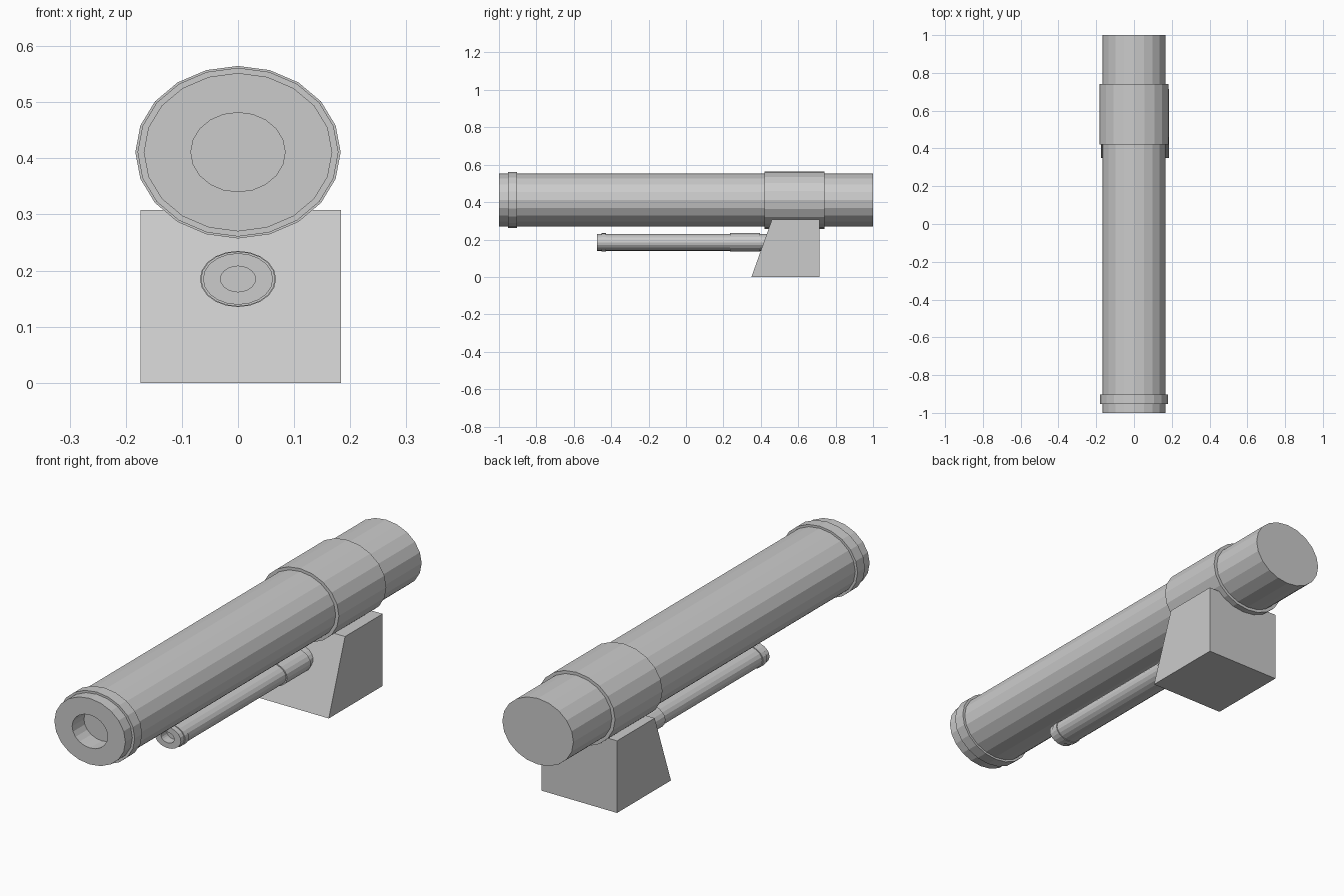
import bpy, bmesh
from math import sin, cos, pi

if "Cube" in bpy.data.objects:
    bpy.data.objects.remove(bpy.data.objects["Cube"])

SIDES = 20
# Tube profile: (y along the axis, half width); both tubes share it
PROFILE = [(-0.92, 0.0), (-0.92, 0.084), (-1.0, 0.084), (-1.0, 0.168),
           (-0.953, 0.168), (-0.953, 0.179), (-0.903, 0.179), (-0.903, 0.168),
           (0.42, 0.168), (0.42, 0.183), (0.74, 0.183), (0.74, 0.168),
           (1.0, 0.168), (1.0, 0.0)]
FLATTEN = 0.84  # height of the oval section relative to its width


def finish(name, bm):
    bmesh.ops.recalc_face_normals(bm, faces=bm.faces)
    mesh = bpy.data.meshes.new(name)
    bm.to_mesh(mesh)
    bm.free()
    obj = bpy.data.objects.new(name, mesh)
    bpy.context.collection.objects.link(obj)
    return obj


def tube(name, y0, z0, sx, sy, sz):
    bm = bmesh.new()
    rings = []
    for y, r in PROFILE[1:-1]:
        rings.append([bm.verts.new((sx * r * cos(2 * pi * i / SIDES),
                                    y0 + sy * y,
                                    z0 + sz * FLATTEN * r * sin(2 * pi * i / SIDES)))
                      for i in range(SIDES)])
    for a, b in zip(rings, rings[1:]):
        for i in range(SIDES):
            j = (i + 1) % SIDES
            bm.faces.new((a[i], a[j], b[j], b[i]))
    # Bore floor and rear cap
    bm.faces.new(rings[0])
    bm.faces.new(rings[-1])
    return finish(name, bm)


# Main telescope tube and the smaller tube slung below it
tube("main_tube", 0.0, 0.411, 1.0, 1.0, 1.0)
tube("finder_tube", 0.025, 0.185, 0.371, 0.5, 0.325)

# Wedge-shaped base: side outline extruded across x
bm = bmesh.new()
outline = [(0.35, 0.0), (0.714, 0.0), (0.714, 0.308), (0.46, 0.308)]
side = bm.faces.new([bm.verts.new((-0.174, y, z)) for y, z in outline])
ext = bmesh.ops.extrude_face_region(bm, geom=[side], use_keep_orig=True)
bmesh.ops.translate(bm, vec=(0.358, 0, 0),
                    verts=[v for v in ext["geom"] if isinstance(v, bmesh.types.BMVert)])
finish("base", bm)
